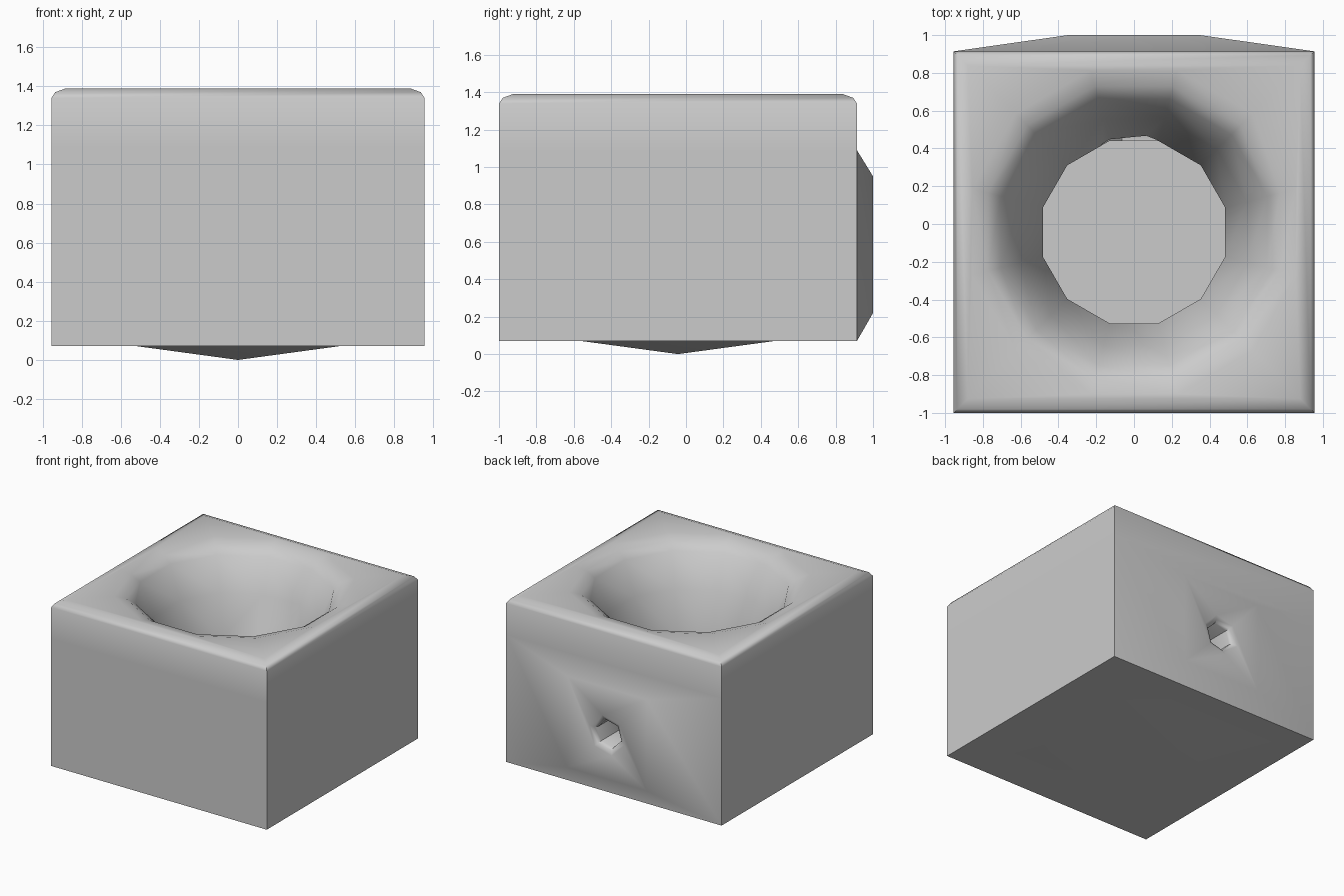
import bpy, bmesh
from math import cos, sin, pi, radians

if "Cube" in bpy.data.objects:
    bpy.data.objects.remove(bpy.data.objects["Cube"])

CY = -0.043          # centre of the block footprint in y
HX, HY = 0.955, 0.957


def make_object(name, bm):
    bmesh.ops.recalc_face_normals(bm, faces=bm.faces)
    mesh = bpy.data.meshes.new(name)
    bm.to_mesh(mesh)
    bm.free()
    obj = bpy.data.objects.new(name, mesh)
    bpy.context.collection.objects.link(obj)
    return obj


def bridge(bm, a, b):
    n = len(a)
    return [bm.faces.new((a[i], a[(i + 1) % n], b[(i + 1) % n], b[i])) for i in range(n)]


def loft(name, rings):
    """Closed solid through a list of equal-length point rings."""
    bm = bmesh.new()
    loops = [[bm.verts.new(p) for p in ring] for ring in rings]
    for a, b in zip(loops, loops[1:]):
        bridge(bm, a, b)
    bm.faces.new(loops[0])
    bm.faces.new(loops[-1])
    for f in bm.faces:
        f.smooth = True
    return make_object(name, bm)


def rect(bm, inset, z):
    x, y = HX - inset, HY - inset
    return [bm.verts.new((sx * x, CY + sy * y, z))
            for sx, sy in ((-1, -1), (1, -1), (1, 1), (-1, 1))]


# Block: straight lower walls, rounded upper edge
bm = bmesh.new()
levels = [rect(bm, i, z) for i, z in
          ((0, 0.07), (0, 1.09), (0, 1.34), (0.02, 1.37), (0.075, 1.39))]
for k, (a, b) in enumerate(zip(levels, levels[1:])):
    for f in bridge(bm, a, b):
        f.smooth = k > 0
bm.faces.new(levels[-1]).smooth = True

# Shallow pyramid under the base
inner = rect(bm, 0.44, 0.07)
bridge(bm, levels[0], inner)
tip = bm.verts.new((0, CY, 0))
for i in range(4):
    bm.faces.new((inner[i], inner[(i + 1) % 4], tip))

# Raised panel on the back
back = next(f for f in bm.faces if len(f.verts) == 4 and
            all(v.co.y > 0.9 and v.co.z < 1.1 for v in f.verts))
outer = list(back.verts)
bm.faces.remove(back)
panel = [bm.verts.new((0.35 if v.co.x > 0 else -0.35, 1.0,
                       0.95 if v.co.z > 0.5 else 0.22)) for v in outer]
bridge(bm, outer, panel)
bm.faces.new(panel)
body = make_object("block_body", bm)

# Twelve-sided bowl with a rounded lip
bowl_profile = [(0.50, 0.32), (0.50, 0.76), (0.62, 1.06), (0.73, 1.315),
                (0.80, 1.365), (0.89, 1.391), (0.89, 1.45)]
bowl = loft("bowl_cutter", [
    [(r * cos(pi / 12 + i * pi / 6), CY + r * sin(pi / 12 + i * pi / 6), z) for i in range(12)]
    for r, z in bowl_profile])

# Six-sided spout hole from the back panel into the bowl
spout_profile = [(0.30, 0.24, 0.60), (0.47, 0.24, 0.60), (0.62, 0.11, 0.57),
                 (0.96, 0.11, 0.57), (0.985, 0.125, 0.57), (1.001, 0.16, 0.57), (1.05, 0.16, 0.57)]
spout = loft("spout_cutter", [
    [(r * cos(0.25 + i * pi / 3), y, zc + r * sin(0.25 + i * pi / 3)) for i in range(6)]
    for y, r, zc in spout_profile])

# Carve both openings
bpy.context.view_layer.objects.active = body
for cutter in (bowl, spout):
    cutter.hide_render = True
    mod = body.modifiers.new(cutter.name, 'BOOLEAN')
    mod.operation = 'DIFFERENCE'
    mod.solver = 'EXACT'
    mod.object = cutter
    bpy.ops.object.modifier_apply(modifier=mod.name)
    bpy.data.objects.remove(cutter, do_unlink=True)
body.data.set_sharp_from_angle(angle=radians(40))
